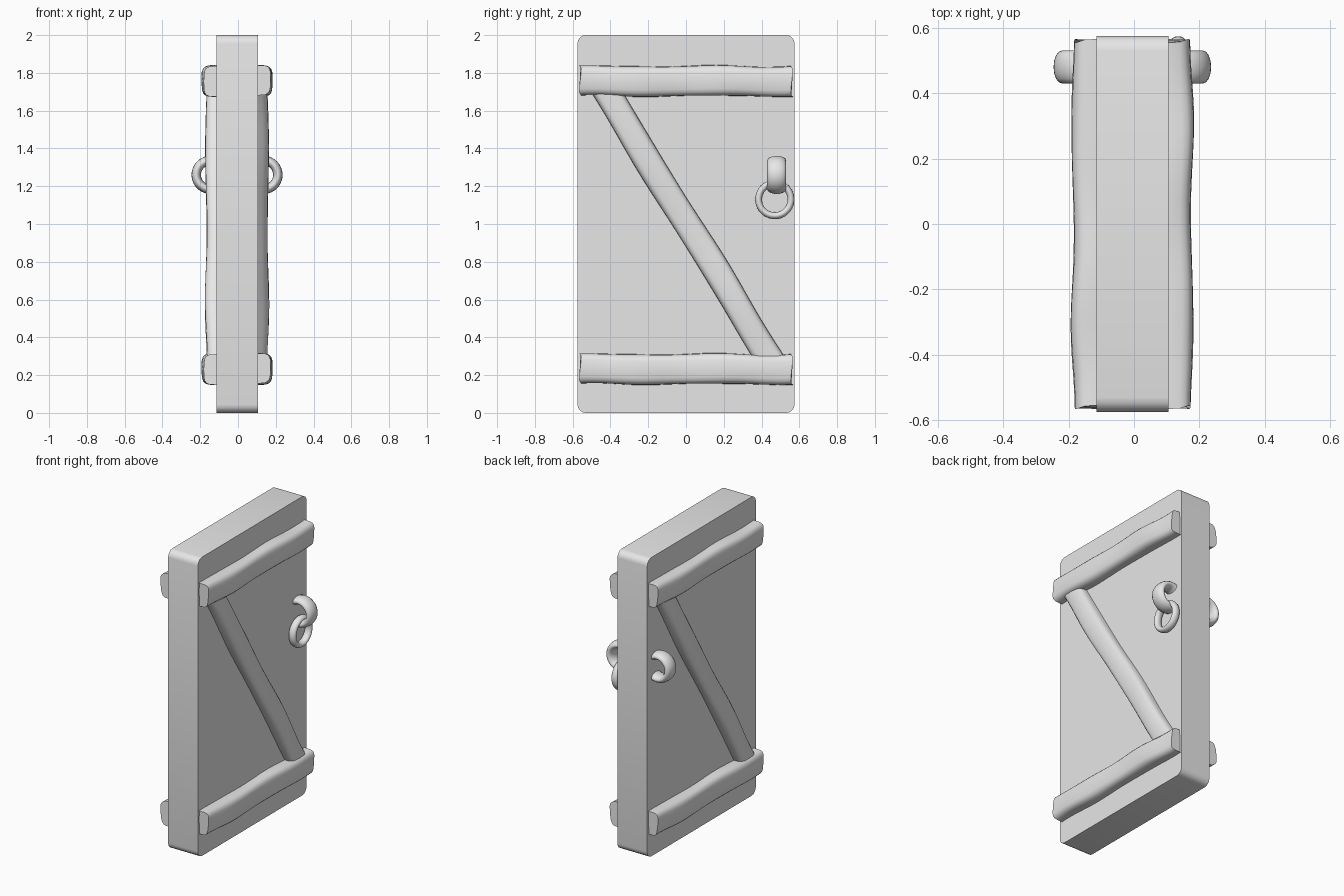
import bpy, bmesh
from math import sin, cos, pi, radians, copysign
from mathutils import Vector, Matrix

if "Cube" in bpy.data.objects:
    bpy.data.objects.remove(bpy.data.objects["Cube"], do_unlink=True)

grey = bpy.data.materials.new("plain grey")
grey.use_nodes = True
grey.diffuse_color = (0.8, 0.8, 0.8, 1)
grey.node_tree.nodes["Principled BSDF"].inputs["Base Color"].default_value = (0.8, 0.8, 0.8, 1)

MID = -0.005   # x of the door's middle plane
HALF = 0.11    # half the door's thickness


def finish(name, bm, angle=40):
    bmesh.ops.recalc_face_normals(bm, faces=bm.faces)
    mesh = bpy.data.meshes.new(name)
    bm.to_mesh(mesh)
    bm.free()
    mesh.materials.append(grey)
    obj = bpy.data.objects.new(name, mesh)
    bpy.context.collection.objects.link(obj)
    bpy.ops.object.select_all(action='DESELECT')
    obj.select_set(True)
    bpy.context.view_layer.objects.active = obj
    bpy.ops.object.shade_smooth_by_angle(angle=radians(angle))
    return obj


def door_slab():
    bm = bmesh.new()
    bmesh.ops.create_cube(bm, size=1, matrix=Matrix.Translation((MID, 0, 1))
                          @ Matrix.Diagonal((2 * HALF, 1.15, 2, 1)))
    edges = [e for e in bm.edges
             if abs(e.verts[0].co.x - e.verts[1].co.x) > 0.1]
    bmesh.ops.bevel(bm, geom=edges, offset=0.045, segments=4,
                    profile=0.5, affect='EDGES')
    finish("door_slab", bm)


def squash(v, power):
    return copysign(abs(v) ** power, v)


def beam(name, start, end, centre, depth, height, turned, rough=0.006, sides=20, steps=28):
    """Hand-hewn rounded timber between two (y, z) points; turned puts it on the far face."""
    bm = bmesh.new()
    a, b = Vector((0, *start)), Vector((0, *end))
    along = (b - a).normalized()
    up = Vector((1, 0, 0)).cross(along)
    rings = []
    for i in range(steps + 1):
        t = i / steps
        sway = 0.004 * sin(11 * t + 1)
        swell = 0.005 * cos(4 * pi * t + pi)
        ring = []
        for k in range(sides):
            ang = 2 * pi * k / sides
            wob = 1 + 0.02 * sin(2 * ang + 17 * t)
            x = centre + (depth + swell) * squash(cos(ang), 0.5) * wob
            h = height * squash(sin(ang), 0.5) * wob + sway
            # uneven sawn ends
            slip = rough * sin(3 * ang) if i in (0, steps) else 0
            p = a.lerp(b, t) + up * h + along * slip
            p.x = x
            if turned:
                p.x, p.y = -p.x, -p.y
            p.x += MID
            ring.append(bm.verts.new(p))
        rings.append(ring)
    for r, s in zip(rings, rings[1:]):
        for k in range(sides):
            n = (k + 1) % sides
            bm.faces.new((r[k], r[n], s[n], s[k]))
    bm.faces.new(rings[0])
    bm.faces.new(rings[-1])
    finish(name, bm)


def ring(name, centre, radius, tube, width, axis, major=40, minor=16):
    """Torus with an oval tube, its hole pointing along the given axis."""
    bm = bmesh.new()
    loops = []
    for i in range(major):
        u = 2 * pi * i / major
        loop = []
        for k in range(minor):
            v = 2 * pi * k / minor
            r = radius + tube * cos(v)
            w = width * sin(v)
            p = (r * cos(u), w, r * sin(u)) if axis == 'Y' else (w, r * cos(u), r * sin(u))
            loop.append(bm.verts.new(Vector(p) + Vector(centre)))
        loops.append(loop)
    for i in range(major):
        r, s = loops[i], loops[(i + 1) % major]
        for k in range(minor):
            n = (k + 1) % minor
            bm.faces.new((r[k], r[n], s[n], s[k]))
    finish(name, bm, 60)


door_slab()

# timber bracing and handle loop on both faces
for side, turned in (("left", False), ("right", True)):
    for level, z in (("top", 1.757), ("bottom", 0.232)):
        beam(f"{side}_{level}_beam", (-0.56, z), (0.56, z), 0.105, 0.078, 0.08, turned)
    beam(f"{side}_diagonal_brace", (-0.455, 1.75), (0.475, 0.24),
         0.09, 0.075, 0.073, turned, 0)
    out = -1 if turned else 1
    ring(f"{side}_handle_loop", (MID + out * 0.14, 0.48, 1.26), 0.076, 0.025, 0.05, 'Y')

# pull ring hanging from one loop
ring("pull_ring", (0.135, 0.47, 1.13), 0.086, 0.018, 0.025, 'X')
